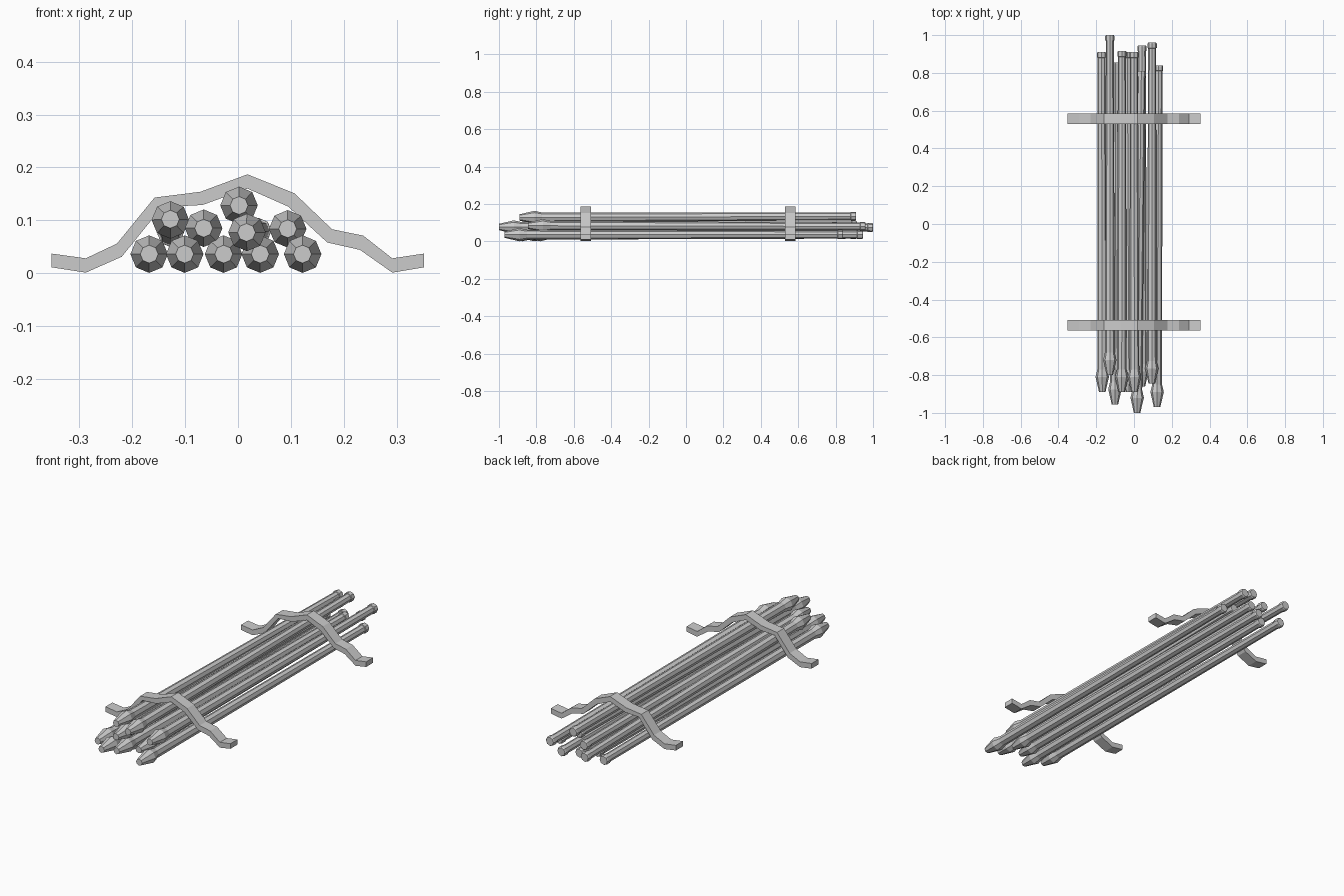
import bpy, bmesh, math
from mathutils import Vector

if "Cube" in bpy.data.objects:
    bpy.data.objects.remove(bpy.data.objects["Cube"])

SIDES = 8


def finish(name, bm):
    bmesh.ops.recalc_face_normals(bm, faces=bm.faces)
    me = bpy.data.meshes.new(name)
    bm.to_mesh(me)
    bm.free()
    ob = bpy.data.objects.new(name, me)
    bpy.context.collection.objects.link(ob)
    return ob


# Bolt: blunt flared head, slim shaft and end collar, lofted from tip to tail
def bolt(name, tip, tail):
    tip, tail = Vector(tip), Vector(tail)
    length = (tail - tip).length
    axis = (tail - tip) / length
    side = axis.cross(Vector((0, 0, 1))).normalized()
    up = side.cross(axis)
    profile = [(0, .017), (.08, .0355), (.12, .026), (length - .03, .021),
               (length - .028, .0245), (length - .005, .0245), (length, .021)]
    bm = bmesh.new()
    rings = []
    for d, r in profile:
        ring = []
        for i in range(SIDES):
            a = 2 * math.pi * i / SIDES
            ring.append(bm.verts.new(tip + axis * d + r * (side * math.cos(a) + up * math.sin(a))))
        rings.append(ring)
    for r0, r1 in zip(rings, rings[1:]):
        for i in range(SIDES):
            j = (i + 1) % SIDES
            bm.faces.new((r0[i], r0[j], r1[j], r1[i]))
    bm.faces.new(rings[0])
    bm.faces.new(rings[-1])
    return finish(name, bm)


# Strap: draped band with matching upper and lower outline, extruded along y
def strap(name, y, width=.056):
    upper = [(-.353, .037), (-.288, .028), (-.229, .056), (-.158, .143), (-.071, .154),
             (.018, .187), (.107, .151), (.178, .083), (.237, .071), (.292, .028), (.352, .037)]
    lower = [(-.353, .011), (-.288, .001), (-.220, .031), (-.144, .125), (-.067, .129),
             (.018, .160), (.095, .126), (.169, .058), (.231, .044), (.292, .001), (.352, .011)]
    bm = bmesh.new()
    sections = []
    for (xu, zu), (xl, zl) in zip(upper, lower):
        a, b = y - width / 2, y + width / 2
        sections.append([bm.verts.new(c) for c in
                         ((xu, a, zu), (xu, b, zu), (xl, b, zl), (xl, a, zl))])
    for s0, s1 in zip(sections, sections[1:]):
        for i in range(4):
            j = (i + 1) % 4
            bm.faces.new((s0[i], s0[j], s1[j], s1[i]))
    bm.faces.new(sections[0])
    bm.faces.new(sections[-1])
    return finish(name, bm)


# Stacked bundle: bottom row, middle row, top
BOLTS = [
    ((-.168, -.89, .036), (-.172, .91, .036)),
    ((-.101, -.955, .036), (-.097, .855, .036)),
    ((-.027, -.89, .036), (-.035, .91, .036)),
    ((.042, -.86, .036), (.042, .945, .036)),
    ((.122, -.97, .036), (.130, .84, .036)),
    ((-.128, -.80, .102), (-.128, 1.0, .074)),
    ((-.065, -.89, .085), (-.064, .915, .085)),
    ((.016, -1.0, .077), (.039, .81, .080)),
    ((.094, -.845, .084), (.096, .96, .080)),
    ((.002, -.89, .128), (.000, .91, .134)),
]
for n, (tip, tail) in enumerate(BOLTS):
    bolt(f"bolt_{n + 1}", tip, tail)

strap("strap_front", -.535)
strap("strap_back", .557)
